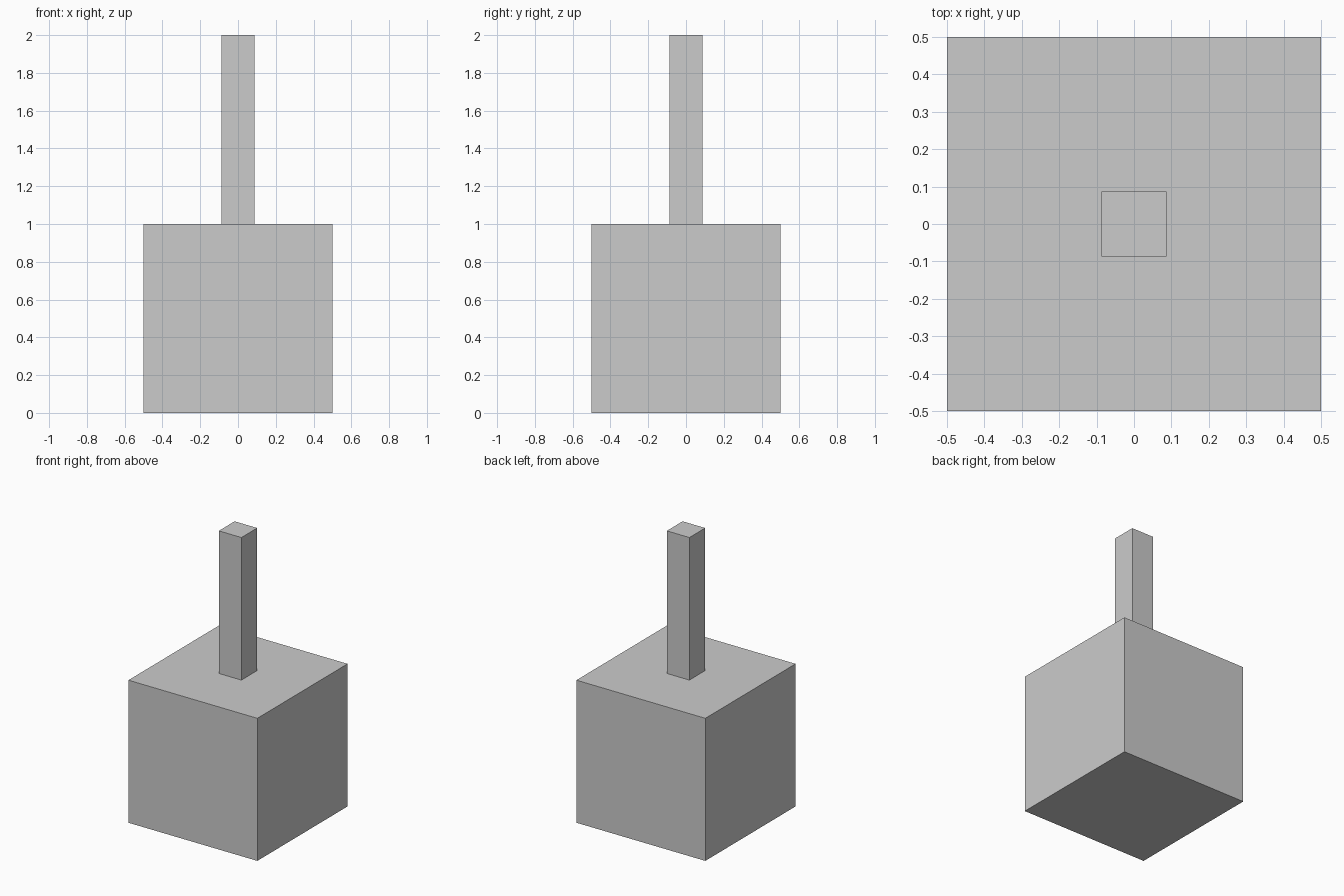
import bpy, bmesh
from mathutils import Matrix, Vector

if "Cube" in bpy.data.objects:
    bpy.data.objects.remove(bpy.data.objects["Cube"])

BASE = 1.0      # cube edge length
POST_W = 0.175  # post width
POST_H = 1.0    # post height above the cube

bm = bmesh.new()

# Cube base standing on the ground
bmesh.ops.create_cube(bm, size=BASE, matrix=Matrix.Translation((0, 0, BASE / 2)))

# Square post: inset the top face and extrude it upward
bm.faces.ensure_lookup_table()
bm.normal_update()
top = max(bm.faces, key=lambda f: f.calc_center_median().z)
bmesh.ops.inset_region(bm, faces=[top], thickness=(BASE - POST_W) / 2,
                       use_even_offset=True)
ext = bmesh.ops.extrude_discrete_faces(bm, faces=[top])
cap = ext["faces"][0]
bmesh.ops.translate(bm, verts=list(cap.verts), vec=Vector((0, 0, POST_H)))
bmesh.ops.recalc_face_normals(bm, faces=bm.faces[:])

mesh = bpy.data.meshes.new("block_with_post")
bm.to_mesh(mesh)
bm.free()
obj = bpy.data.objects.new("block_with_post", mesh)
bpy.context.collection.objects.link(obj)
